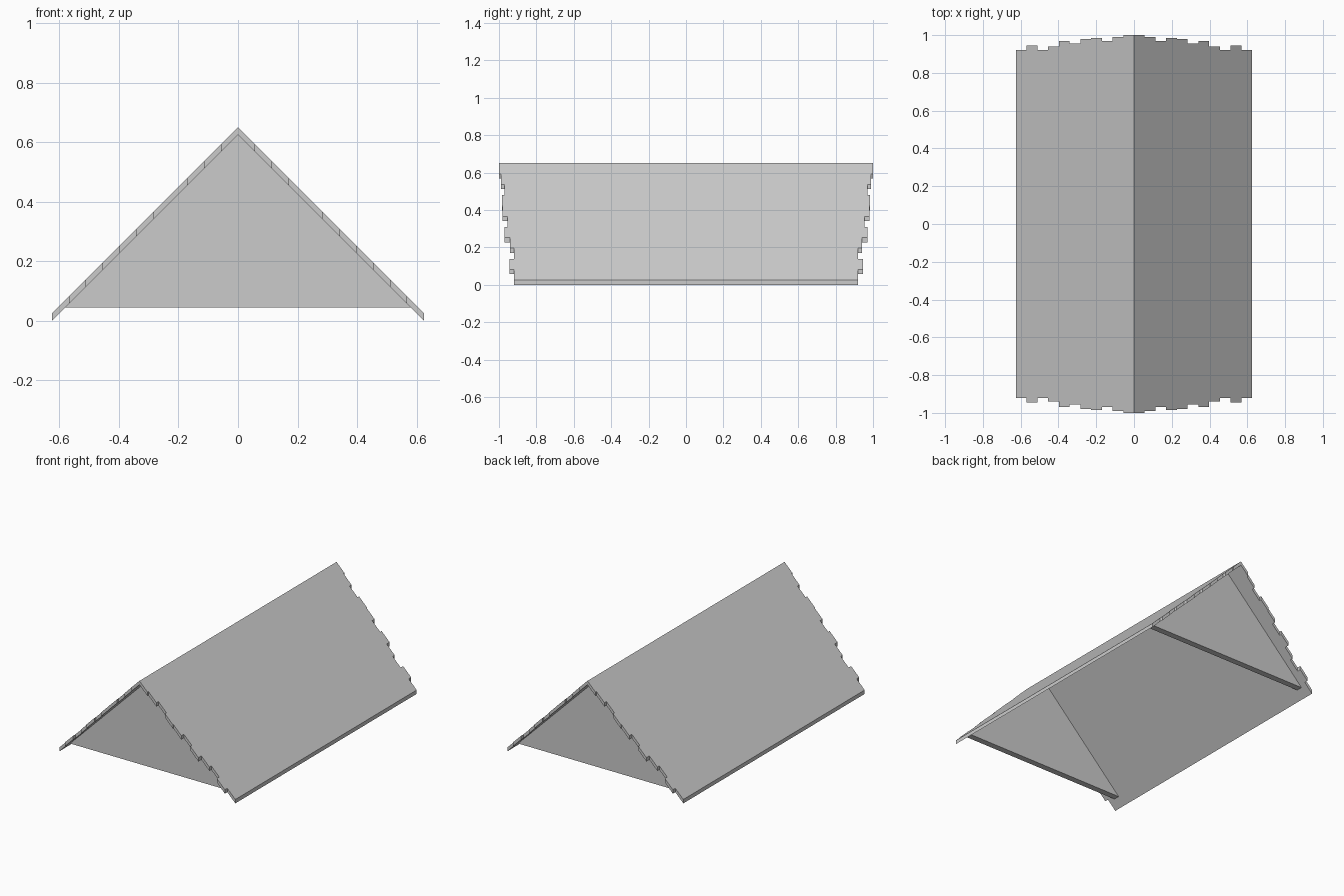
import bpy
import bmesh
from mathutils import Vector

default = bpy.data.objects.get("Cube")
if default:
    bpy.data.objects.remove(default, do_unlink=True)

GREY = (0.6, 0.6, 0.6, 1.0)
grey = bpy.data.materials.new("plain_grey")
grey.use_nodes = True
grey.diffuse_color = GREY
grey.node_tree.nodes["Principled BSDF"].inputs["Base Color"].default_value = GREY

HALF_WIDTH, RIDGE, THICK = 0.625, 0.65, 0.025
GABLE_BASE, GABLE_OUTER, GABLE_THICK = 0.045, 0.875, 0.04

# Half length of each shingle course, from ridge to eave
COURSES = [1.0, 0.99, 0.97, 0.985, 0.98, 0.955, 0.97, 0.94, 0.92, 0.945, 0.92]


def prism(name, outline, offset, mirror_axis, open_ridge=False):
    """Extrude a flat outline into a solid, then mirror it."""
    bm = bmesh.new()
    face = bm.faces.new([bm.verts.new(p) for p in outline])
    result = bmesh.ops.extrude_face_region(bm, geom=[face], use_keep_orig=True)
    moved = [g for g in result["geom"] if isinstance(g, bmesh.types.BMVert)]
    bmesh.ops.translate(bm, verts=moved, vec=Vector(offset))
    bmesh.ops.recalc_face_normals(bm, faces=bm.faces)
    if open_ridge:
        inner = [f for f in bm.faces if all(abs(v.co.x) < 1e-5 for v in f.verts)]
        bmesh.ops.delete(bm, geom=inner, context="FACES")
    mesh = bpy.data.meshes.new(name)
    bm.to_mesh(mesh)
    bm.free()
    mesh.materials.append(grey)
    obj = bpy.data.objects.new(name, mesh)
    bpy.context.collection.objects.link(obj)
    mod = obj.modifiers.new("mirror", "MIRROR")
    mod.use_axis = [axis == mirror_axis for axis in "XYZ"]
    return obj


# Roof slope with stepped ends, mirrored over the ridge
step = HALF_WIDTH / len(COURSES)
edge = []
for i, y in enumerate(COURSES):
    for x in (i * step, (i + 1) * step):
        edge.append((x, y, RIDGE - x))
outline = edge + [(x, -y, z) for x, y, z in reversed(edge)]
prism("roof", outline, (0, 0, -THICK), "X", open_ridge=True)

# Triangular end walls, mirrored front to back
apex = RIDGE - THICK
half = apex - GABLE_BASE
triangle = [(-half, -GABLE_OUTER, GABLE_BASE),
            (half, -GABLE_OUTER, GABLE_BASE),
            (0, -GABLE_OUTER, apex)]
prism("gable_walls", triangle, (0, GABLE_THICK, 0), "Y")
